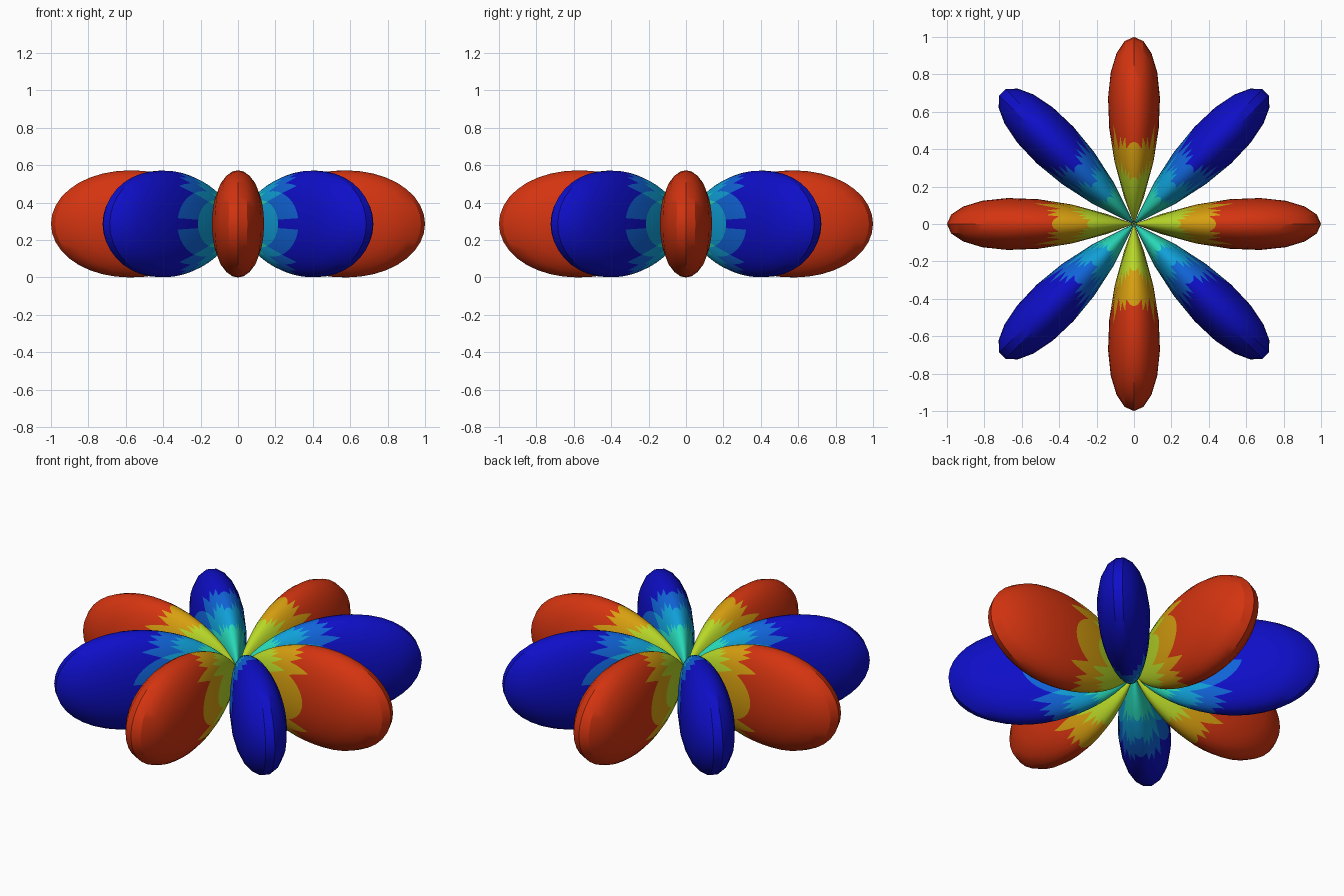
import bpy, bmesh, math
from mathutils import Vector

if "Cube" in bpy.data.objects:
    bpy.data.objects.remove(bpy.data.objects["Cube"], do_unlink=True)

STEP = math.radians(90 / 31)      # facet width around z
ROWS = 62                         # facets from pole to pole
HALF_HEIGHT = 0.286
HALF_LOBE = math.pi / 8


def linear(c):
    c /= 255
    return c / 12.92 if c <= 0.04045 else ((c + 0.055) / 1.055) ** 2.4


def material(name, r, g, b):
    mat = bpy.data.materials.new(name)
    mat.use_nodes = True
    colour = (linear(r), linear(g), linear(b), 1)
    mat.diffuse_color = colour
    mat.node_tree.nodes["Principled BSDF"].inputs["Base Color"].default_value = colour
    return mat


# Colour bands from the centre outwards, with the radius where each one ends
warm = [(0.34, material("lime", 184, 216, 40)),
        (0.50, material("gold", 216, 160, 16)),
        (9, material("red", 212, 52, 16))]
cool = [(0.27, material("turquoise", 40, 216, 184)),
        (0.40, material("sky_blue", 16, 160, 216)),
        (0.52, material("mid_blue", 16, 100, 216)),
        (9, material("deep_blue", 14, 14, 200))]


def lobe_mesh(name, bands, offsets):
    """Lobe along +x with radius sin(polar)^4 * cos(4 * azimuth)."""
    bm = bmesh.new()
    grid = []
    for i in range(ROWS + 1):
        polar = math.pi * i / ROWS
        row = []
        for a in offsets:
            r = math.sin(polar) ** 4 * max(0, math.cos(4 * a))
            row.append(bm.verts.new(r * Vector((math.sin(polar) * math.cos(a),
                                                math.sin(polar) * math.sin(a),
                                                math.cos(polar)))))
        grid.append(row)
    for upper, lower in zip(grid, grid[1:]):
        for j in range(len(offsets) - 1):
            quad = (upper[j], lower[j], lower[j + 1], upper[j + 1])
            face = bm.faces.new(quad)
            radius = sum(v.co.length for v in quad) / 4
            face.material_index = next(k for k, b in enumerate(bands) if radius < b[0])
    bmesh.ops.remove_doubles(bm, verts=bm.verts, dist=1e-5)
    mesh = bpy.data.meshes.new(name)
    bm.to_mesh(mesh)
    bm.free()
    for _, mat in bands:
        mesh.materials.append(mat)
    mesh.shade_smooth()
    mesh.set_sharp_from_angle(angle=math.radians(30))
    return mesh


def spaced(first):
    """Mirrored azimuth samples, closed off at the lobe's two edges."""
    side = [first + STEP * k for k in range(8) if first + STEP * k < HALF_LOBE] + [HALF_LOBE]
    return sorted({s * a for a in side for s in (-1, 1)})


# Warm lobes have a ridge at the tip, cool lobes a flat facet
warm_mesh = lobe_mesh("warm_lobe", warm, spaced(0))
cool_mesh = lobe_mesh("cool_lobe", cool, spaced(STEP / 2))

names = ["left", "back_left", "back", "back_right", "right", "front_right", "front", "front_left"]
for n, name in enumerate(names):
    lobe = bpy.data.objects.new(name + "_lobe", cool_mesh if n % 2 else warm_mesh)
    lobe.location.z = HALF_HEIGHT
    lobe.rotation_euler.z = n * math.pi / 4
    bpy.context.collection.objects.link(lobe)
